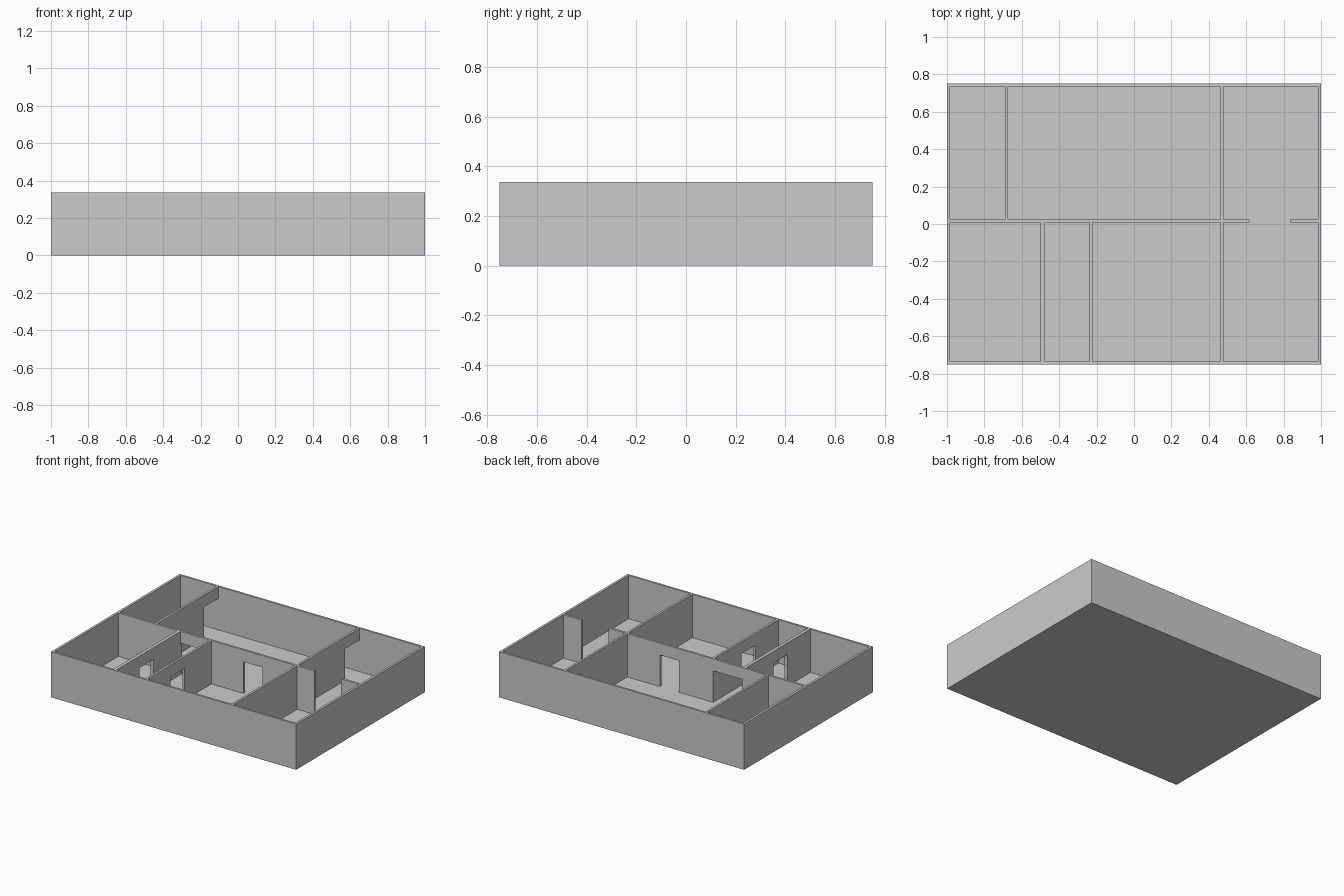
import bpy

if "Cube" in bpy.data.objects:
    bpy.data.objects.remove(bpy.data.objects["Cube"])

HEIGHT, FLOOR, DOOR_TOP = 0.337, 0.017, 0.25
X_IN, Y_IN = 0.983, 0.735          # inner faces of the outer walls
MID_LO, MID_HI = 0.008, 0.025      # faces of the long middle wall


def box(name, x0, x1, y0, y1, z0, z1):
    bpy.ops.mesh.primitive_cube_add(size=1, location=((x0 + x1) / 2, (y0 + y1) / 2, (z0 + z1) / 2))
    ob = bpy.context.object
    ob.name = name
    ob.scale = (x1 - x0, y1 - y0, z1 - z0)
    bpy.ops.object.transform_apply(location=True, rotation=False, scale=True)
    return ob


def carve(target, name, x0, x1, y0, y1, top):
    cutter = box(name, x0, x1, y0, y1, FLOOR, top)
    cutter.hide_render = True
    bpy.context.view_layer.objects.active = target
    mod = target.modifiers.new(name, 'BOOLEAN')
    mod.operation, mod.solver, mod.object = 'DIFFERENCE', 'EXACT', cutter
    bpy.ops.object.modifier_apply(modifier=mod.name)
    bpy.data.objects.remove(cutter, do_unlink=True)


# Solid block that becomes floor slab and walls
house = box("house_floor_and_walls", -1, 1, -0.75, 0.75, 0, HEIGHT)

# Rooms, open at the top
back_rooms = [(-X_IN, -0.69), (-0.674, 0.462), (0.478, X_IN)]
front_rooms = [(-X_IN, -0.5), (-0.476, -0.239), (-0.223, 0.462), (0.478, X_IN)]
for x0, x1 in back_rooms:
    carve(house, "back_room", x0, x1, MID_HI, Y_IN, 0.5)
for x0, x1 in front_rooms:
    carve(house, "front_room", x0, x1, -Y_IN, MID_LO, 0.5)

# Full-height gap in the middle wall on the right
carve(house, "wide_gap", 0.617, 0.834, 0.0, 0.04, 0.5)

# Doorways through the middle wall: living room and corridor
carve(house, "middle_door", 0.039, 0.196, 0.0, 0.04, DOOR_TOP)
carve(house, "corridor_opening", -0.476, -0.239, 0.0, 0.04, DOOR_TOP)

# Doorways on both sides of the corridor
for x in (-0.488, -0.231):
    carve(house, "corridor_door", x - 0.02, x + 0.02, -0.467, -0.305, DOOR_TOP)

# Doorways against the back wall
for x in (-0.682, 0.470):
    carve(house, "back_door", x - 0.02, x + 0.02, 0.567, Y_IN, DOOR_TOP)
